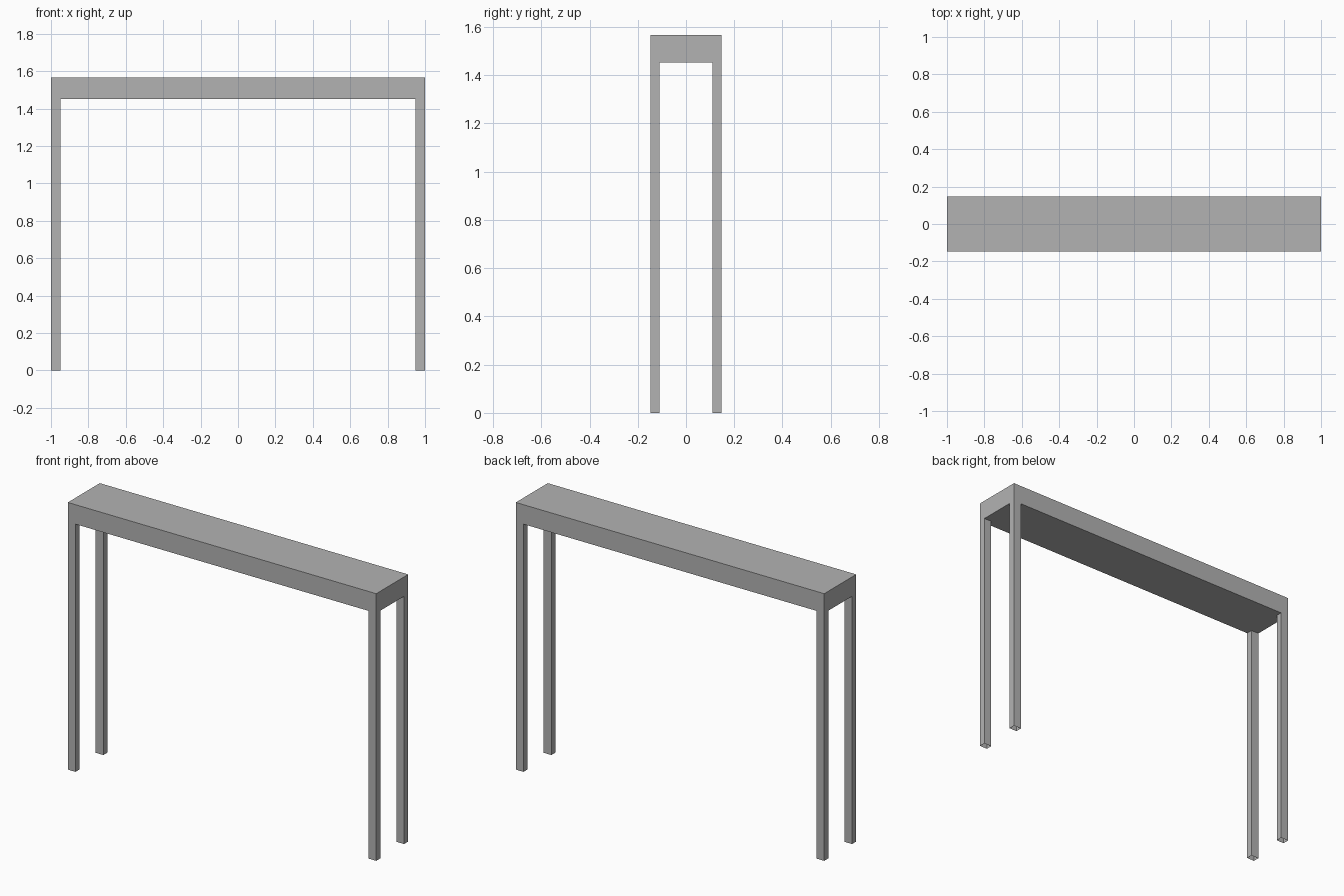
import bpy
import bmesh
from mathutils import Matrix, Vector

cube = bpy.data.objects.get("Cube")
if cube:
    bpy.data.objects.remove(cube, do_unlink=True)

# Overall sizes
HALF_X, HALF_Y = 1.0, 0.148
TOP, UNDERSIDE = 1.566, 1.452
LEG_X, LEG_Y = 0.05, 0.038

grey = bpy.data.materials.new("plain grey")
grey.use_nodes = True
colour = (0.45, 0.45, 0.45, 1)
grey.diffuse_color = colour
grey.node_tree.nodes["Principled BSDF"].inputs["Base Color"].default_value = colour


def box(name, low, high, open_ends=False):
    """Flat-faced box between two corners; open_ends leaves a hollow tube."""
    low, high = Vector(low), Vector(high)
    bm = bmesh.new()
    bmesh.ops.create_cube(bm, size=1, matrix=Matrix.LocRotScale(
        (low + high) / 2, None, high - low))
    if open_ends:
        bm.normal_update()
        ends = [f for f in bm.faces if abs(f.normal.z) > 0.5]
        bmesh.ops.delete(bm, geom=ends, context='FACES_ONLY')
    mesh = bpy.data.meshes.new(name)
    bm.to_mesh(mesh)
    bm.free()
    mesh.materials.append(grey)
    obj = bpy.data.objects.new(name, mesh)
    bpy.context.collection.objects.link(obj)
    return obj


# Thick table top
box("table_top", (-HALF_X, -HALF_Y, UNDERSIDE), (HALF_X, HALF_Y, TOP))

# Four hollow legs, flush with the corners of the top
for side, x in (("left", HALF_X - LEG_X), ("right", -HALF_X)):
    for end, y in (("front", -HALF_Y), ("back", HALF_Y - LEG_Y)):
        box(f"{end}_{side}_leg", (x, y, 0),
            (x + LEG_X, y + LEG_Y, UNDERSIDE), open_ends=True)
